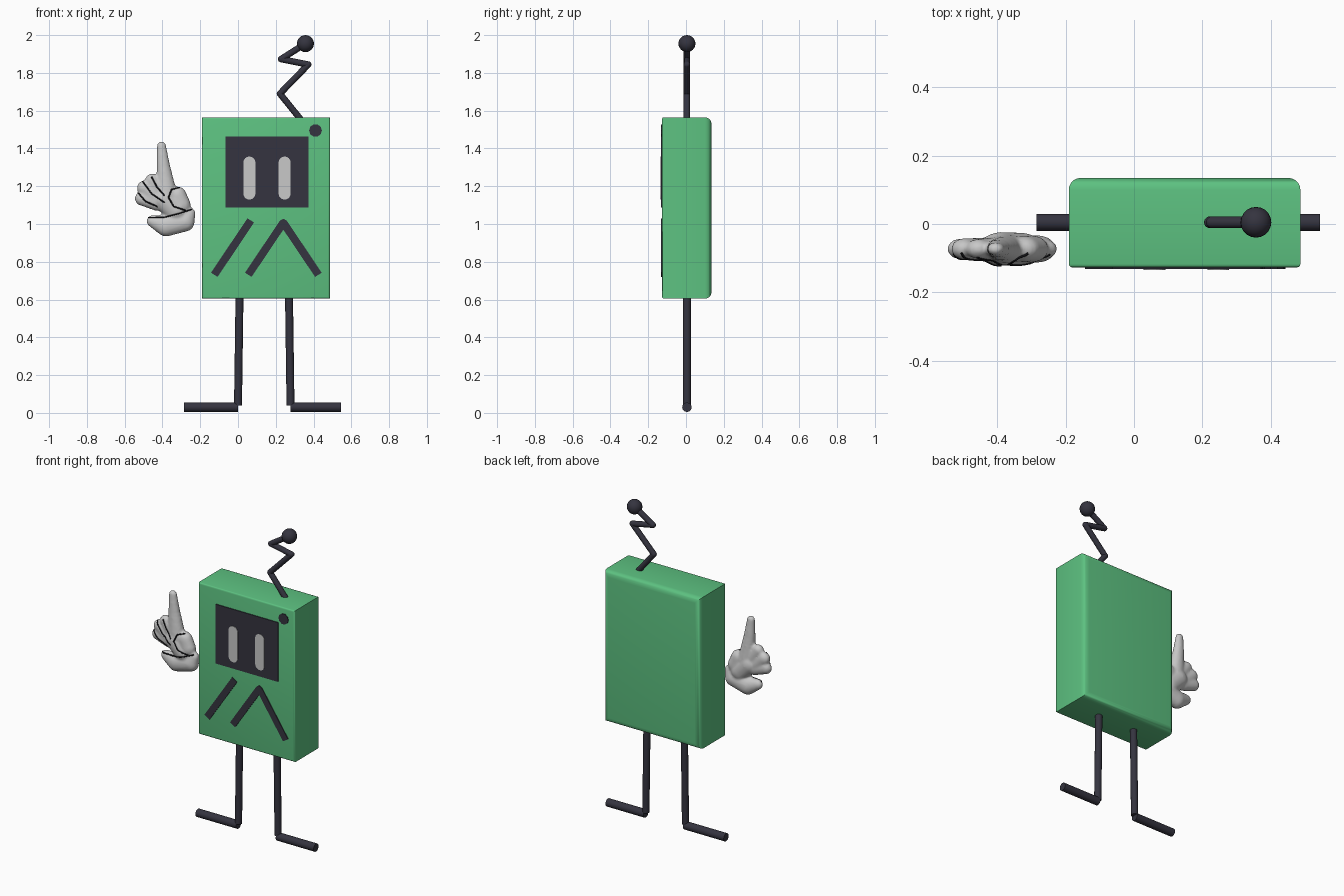
import bpy, bmesh, math
from mathutils import Vector, Matrix
from mathutils.bvhtree import BVHTree

if "Cube" in bpy.data.objects:
    bpy.data.objects.remove(bpy.data.objects["Cube"])


def material(name, rgb):
    m = bpy.data.materials.new(name)
    m.use_nodes = True
    m.diffuse_color = (*rgb, 1)
    m.node_tree.nodes["Principled BSDF"].inputs["Base Color"].default_value = (*rgb, 1)
    return m


GREEN = material("green", (0.11, 0.54, 0.22))
DARK = material("charcoal", (0.035, 0.034, 0.05))
GREY = material("light grey", (0.58, 0.58, 0.58))
BLACK = material("black", (0.008, 0.008, 0.01))


def add(name, bm, mat, smooth=True):
    mesh = bpy.data.meshes.new(name)
    bmesh.ops.recalc_face_normals(bm, faces=bm.faces)
    bm.to_mesh(mesh)
    bm.free()
    ob = bpy.data.objects.new(name, mesh)
    bpy.context.collection.objects.link(ob)
    mesh.materials.append(mat)
    if smooth:
        bpy.ops.object.select_all(action='DESELECT')
        ob.select_set(True)
        bpy.context.view_layer.objects.active = ob
        bpy.ops.object.shade_smooth_by_angle(angle=math.radians(40))
    return ob


def ball(bm, centre, r, flat=1.0):
    m = Matrix.Translation(centre) @ Matrix.Diagonal((1, flat, 1, 1))
    bmesh.ops.create_uvsphere(bm, u_segments=20, v_segments=12, radius=r, matrix=m)


def rod(bm, a, b, r):
    a, b = Vector(a), Vector(b)
    d = b - a
    m = Matrix.Translation((a + b) / 2) @ d.to_track_quat('Z', 'Y').to_matrix().to_4x4()
    bmesh.ops.create_cone(bm, cap_ends=True, segments=16, radius1=r, radius2=r,
                          depth=d.length, matrix=m)


def plate(name, outline, mat, y0, y1):
    """Thin flat shape on the front, from an x, z outline."""
    bm = bmesh.new()
    face = bm.faces.new([bm.verts.new((x, y0, z)) for x, z in outline])
    ext = bmesh.ops.extrude_face_region(bm, geom=[face])["geom"]
    verts = [g for g in ext if isinstance(g, bmesh.types.BMVert)]
    bmesh.ops.translate(bm, verts=verts, vec=(0, y1 - y0, 0))
    return add(name, bm, mat, smooth=False)


# Body: box with softer back edges
FRONT, BACK = -0.127, 0.135
bm = bmesh.new()
bmesh.ops.create_cube(bm, size=1, matrix=Matrix.Translation((0.148, (FRONT + BACK) / 2, 1.085))
                      @ Matrix.Diagonal((0.678, BACK - FRONT, 0.96, 1)))
back = [e for e in bm.edges if all(v.co.y > 0.1 for v in e.verts)]
bmesh.ops.bevel(bm, geom=back, offset=0.035, segments=5, profile=0.5, affect='EDGES')
rest = [e for e in bm.edges if all(v.co.y < -0.1 for v in e.verts)]
bmesh.ops.bevel(bm, geom=rest, offset=0.01, segments=3, profile=0.5, affect='EDGES')
add("body", bm, GREEN)

# Screen, eyes, button
IN, OUT = FRONT + 0.002, FRONT - 0.005
plate("screen", [(-0.065, 1.087), (0.372, 1.087), (0.372, 1.463), (-0.065, 1.463)], DARK, IN, OUT)
for name, cx in (("right_eye", 0.06), ("left_eye", 0.247)):
    pill = []
    for i in range(20):
        a = 2 * math.pi * (i + 0.5) / 20
        pill.append((cx + 0.032 * math.cos(a),
                     1.243 + math.copysign(0.082, math.sin(a)) + 0.032 * math.sin(a)))
    plate(name, pill, GREY, OUT + 0.001, OUT - 0.003)
plate("button", [(0.41 + 0.034 * math.cos(i * math.pi / 5), 1.495 + 0.034 * math.sin(i * math.pi / 5))
                 for i in range(10)], DARK, IN, OUT)

# Slanted stripe and chevron
plate("stripe", [(-0.143, 0.742), (-0.108, 0.72), (0.085, 1.008), (0.05, 1.03)], DARK, IN, OUT)
plate("chevron", [(0.037, 0.742), (0.072, 0.72), (0.24, 0.97), (0.408, 0.72), (0.443, 0.742),
                  (0.258, 1.018), (0.24, 1.028), (0.222, 1.018)], DARK, IN, OUT)

# Legs and feet
Y = 0.005
for side, top, low, toe in (("right", 0.008, 0.0, -0.285), ("left", 0.27, 0.278, 0.544)):
    bm = bmesh.new()
    rod(bm, (top, Y, 0.62), (low, Y, 0.04), 0.021)
    add(side + "_leg", bm, DARK)
    bm = bmesh.new()
    rod(bm, (low, Y, 0.03), (toe, Y, 0.03), 0.025)
    add(side + "_foot", bm, DARK)

# Zigzag antenna with ball tip
zigzag = [(0.335, 1.55), (0.222, 1.69), (0.372, 1.844), (0.228, 1.873), (0.357, 1.955)]
bm = bmesh.new()
for (x0, z0), (x1, z1) in zip(zigzag, zigzag[1:]):
    rod(bm, (x0, Y, z0), (x1, Y, z1), 0.017)
    ball(bm, (x0, Y, z0), 0.017)
add("antenna", bm, DARK)
bm = bmesh.new()
ball(bm, (0.357, Y, 1.955), 0.045)
add("antenna_tip", bm, DARK)

# Gloved hand: chains of x, z, radius merged into one soft form
HAND_Y = -0.073
chains = {
    "pointer": [(-0.405, 1.412, 0.025), (-0.396, 1.31, 0.036), (-0.375, 1.15, 0.055)],
    "upper_curl": [(-0.455, 1.23, 0.037), (-0.39, 1.14, 0.045)],
    "middle_curl": [(-0.495, 1.19, 0.04), (-0.42, 1.12, 0.042)],
    "lower_curl": [(-0.508, 1.135, 0.038), (-0.43, 1.11, 0.04)],
    "palm": [(-0.39, 1.13, 0.062), (-0.33, 1.07, 0.06)],
    "thumb_base": [(-0.32, 1.15, 0.048), (-0.30, 1.10, 0.05)],
    "cuff": [(-0.452, 1.015, 0.032), (-0.38, 0.99, 0.056), (-0.28, 1.01, 0.05), (-0.258, 1.055, 0.033)],
}
bm = bmesh.new()
for chain in chains.values():
    for p, q in zip(chain, chain[1:]):
        p, q = Vector(p), Vector(q)
        for i in range(9):
            x, z, r = p.lerp(q, i / 8)
            ball(bm, (x, HAND_Y, z), r, 0.8)
hand = add("hand", bm, GREY)
remesh = hand.modifiers.new("merge", 'REMESH')
remesh.mode = 'VOXEL'
remesh.voxel_size = 0.008
remesh.use_smooth_shade = True
soften = hand.modifiers.new("soften", 'SMOOTH')
soften.iterations = 3

# Dark crease lines laid on the hand surface
depsgraph = bpy.context.evaluated_depsgraph_get()
tree = BVHTree.FromObject(hand, depsgraph)
creases = {
    "upper_finger_line": [(-0.458, 1.25), (-0.43, 1.197), (-0.389, 1.15)],
    "middle_finger_line": [(-0.505, 1.225), (-0.457, 1.16), (-0.389, 1.113)],
    "lower_finger_line": [(-0.533, 1.17), (-0.49, 1.12), (-0.426, 1.092)],
    "thumb_line": [(-0.31, 1.193), (-0.352, 1.183), (-0.368, 1.14), (-0.34, 1.093), (-0.278, 1.072)],
    "cuff_line": [(-0.475, 1.034), (-0.39, 1.036), (-0.31, 1.056), (-0.246, 1.077)],
}
for name, path in creases.items():
    points = []
    for p, q in zip(path, path[1:]):
        for i in range(8):
            x, z = Vector(p).lerp(Vector(q), i / 7)
            hit = tree.ray_cast(Vector((x, -1, z)), Vector((0, 1, 0)))[0]
            if hit and (not points or (hit - points[-1]).length > 0.001):
                points.append(hit)
    if len(points) < 2:
        continue
    curve = bpy.data.curves.new(name, 'CURVE')
    curve.dimensions = '3D'
    curve.bevel_depth = 0.004
    curve.bevel_resolution = 1
    curve.use_fill_caps = True
    spline = curve.splines.new('POLY')
    spline.points.add(len(points) - 1)
    for sp, co in zip(spline.points, points):
        sp.co = (*co, 1)
    curve.materials.append(BLACK)
    bpy.context.collection.objects.link(bpy.data.objects.new(name, curve))
